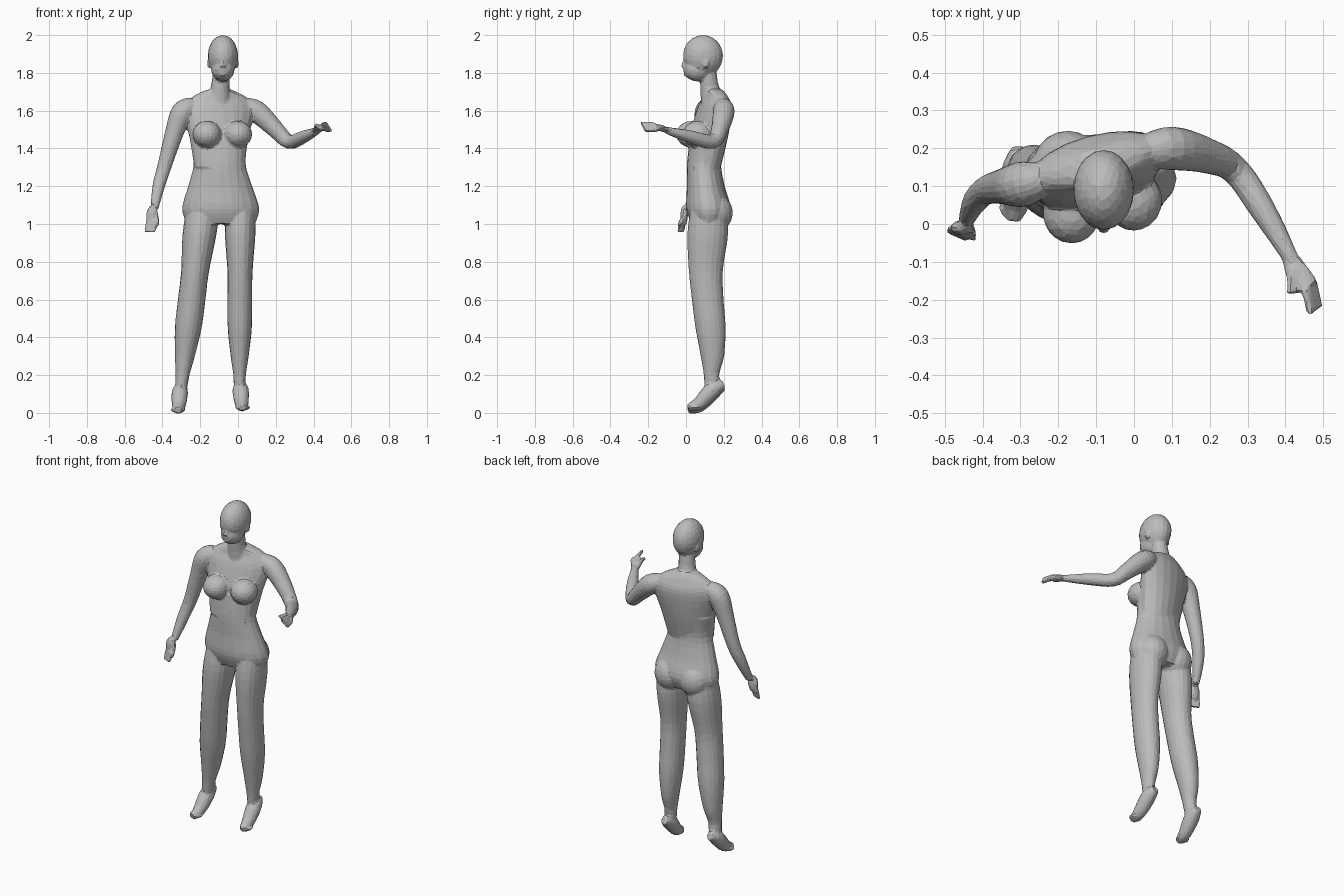
import bpy, bmesh
from math import sin, cos, pi, radians
from mathutils import Vector, Matrix

default_cube = bpy.data.objects.get("Cube")
if default_cube:
    bpy.data.objects.remove(default_cube)

SIDES = 20
STEPS = 4
angles = [2 * pi * i / SIDES for i in range(SIDES)]
bm = bmesh.new()


def smooth(keys):
    """Resample key sections along a smooth spline through all their values."""
    keys = [Vector(key) for key in keys]
    padded = [keys[0]] + keys + [keys[-1]]
    result = []
    for before, start, end, after in zip(padded, padded[1:], padded[2:], padded[3:]):
        leave, arrive = (end - before) / 2, (after - start) / 2
        for step in range(STEPS):
            t = step / STEPS
            bend = (end - start) * 3 - leave * 2 - arrive
            settle = (start - end) * 2 + leave + arrive
            result.append(start + leave * t + bend * t ** 2 + settle * t ** 3)
    return result + [keys[-1]]


def skin(rings):
    """Bridge neighbouring vertex rings and cap both ends."""
    for lower, upper in zip(rings, rings[1:]):
        for i in range(SIDES):
            bm.faces.new((lower[i - 1], lower[i], upper[i], upper[i - 1]))
    bm.faces.new(rings[0])
    bm.faces.new(rings[-1])


def stack(keys, top_x, bottom_x, yaw=0, widen=1):
    """Loft level ellipses given as (height, y, half width, half depth)."""
    sections = smooth(keys)
    top, bottom = sections[0][0], sections[-1][0]
    turn = Matrix.Rotation(radians(yaw), 3, 'Z')
    rings = []
    for z, y, width, depth in sections:
        x = top_x + (bottom_x - top_x) * (top - z) / (top - bottom)
        rings.append([bm.verts.new(Vector((x, y, z))
                                   + turn @ Vector((width * widen * cos(a), depth * sin(a), 0)))
                      for a in angles])
    skin(rings)


def tube(keys, side=(1, 0, 0), flatten=1):
    """Sweep an ellipse along a path given as (x, y, z, radius)."""
    sections = smooth(keys)
    path = [section.to_3d() for section in sections]
    rings = []
    for k, centre in enumerate(path):
        along = path[min(k + 1, len(path) - 1)] - path[max(k - 1, 0)]
        up = along.cross(Vector(side)).normalized()
        wide = up.cross(along.normalized())
        radius = sections[k][3]
        rings.append([bm.verts.new(centre + (wide * cos(a) + up * sin(a) * flatten) * radius)
                      for a in angles])
    skin(rings)


def ball(centre, radii):
    place = Matrix.Translation(centre) @ Matrix.Diagonal((*radii, 1))
    bmesh.ops.create_uvsphere(bm, u_segments=SIDES, v_segments=SIDES, radius=1, matrix=place)


def fingers(base, tip, spread):
    """Fan four fingers out across the end of a palm."""
    for k in range(4):
        shift = Vector(spread) * (k / 1.5 - 1)
        tube([(*(Vector(base) + shift * .8), .012), (*(Vector(tip) + shift), .009)])


# Pelvis and waist
stack([(1.45, .11, .155, .09), (1.32, .095, .138, .09), (1.2, .105, .17, .1),
       (1.08, .12, .205, .118), (1, .12, .18, .09)], -.1, -.09)
# Chest and sloping shoulders, turned to one side
stack([(1.71, .145, .07, .05), (1.67, .155, .15, .06), (1.6, .15, .19, .085),
       (1.45, .12, .16, .095), (1.3, .095, .135, .085)], -.1, -.1, yaw=15)
# Neck
tube([(-.1, .145, 1.65, .07), (-.095, .125, 1.72, .05), (-.085, .115, 1.82, .045)])

# Skull, jaw, brow, lips and nose
face_x = -.08
ball((face_x, .09, 1.89), (.08, .106, .11))
ball((face_x, .06, 1.82), (.062, .075, .065))
ball((face_x, .01, 1.88), (.045, .025, .015))
ball((face_x, .002, 1.795), (.022, .015, .015))
tube([(face_x, 0, 1.87, .01), (face_x, -.016, 1.83, .014)])

# Ears, breasts and buttocks
for side in (-1, 1):
    ball((face_x + side * .075, .105, 1.85), (.008, .017, .028))
    ball((-.083 + side * .082, .045 + side * .017, 1.475), (.076, .08, .07))
    ball((-.09 + side * .085, .155, 1.06), (.092, .092, .1))

# Legs, each ending in a foot raised on its toes
leg = [(1.1, .12, .085, .09), (.95, .115, .09, .108), (.75, .105, .074, .09),
       (.6, .115, .073, .084), (.45, .13, .071, .08), (.3, .14, .053, .062),
       (.2, .135, .037, .041), (.12, .145, .033, .046)]
foot = [(.2, .14, .022), (.14, .11, .043), (.07, .038, .036), (.01, .014, .02)]
for hip_x, ankle_x, toe_x, lift, widen in ((-.185, -.303, -.318, 0, 1), (.012, .008, .025, .012, .9)):
    stack(leg, hip_x, ankle_x, widen=widen)
    tube([(ankle_x + (toe_x - ankle_x) * k / 3, y, z + lift, radius)
          for k, (y, z, radius) in enumerate(foot)])
    # Broad toes
    ball((toe_x, .045, .016 + lift), (.04, .035, .015))

# Lowered arm and hand
tube([(-.24, .12, 1.63, .045), (-.295, .105, 1.59, .06), (-.338, .1, 1.48, .049),
      (-.388, .09, 1.31, .038), (-.42, .06, 1.2, .033), (-.443, .01, 1.08, .021)])
ball((-.454, -.01, 1.045), (.032, .02, .055))
fingers(base=(-.457, -.018, 1.02), tip=(-.467, -.028, .955), spread=(-.022, .01, 0))
tube([(-.435, 0, 1.06, .013), (-.422, -.04, .99, .009)])

# Raised arm and hand reaching forward
tube([(.03, .19, 1.625, .045), (.1, .2, 1.595, .058), (.2, .178, 1.5, .046),
      (.27, .14, 1.435, .038), (.345, .03, 1.46, .034), (.42, -.1, 1.495, .02)], side=(0, 0, 1))
tube([(.41, -.085, 1.49, .022), (.43, -.125, 1.505, .032), (.455, -.17, 1.513, .036)],
     side=(.86, .5, 0), flatten=.5)
fingers(base=(.462, -.16, 1.512), tip=(.478, -.23, 1.515), spread=(.012, .01, -.02))
tube([(.42, -.12, 1.51, .014), (.41, -.185, 1.525, .009)])

# One continuous low-poly skin
bmesh.ops.recalc_face_normals(bm, faces=bm.faces)
mesh = bpy.data.meshes.new("body")
bm.to_mesh(mesh)
bm.free()
body = bpy.data.objects.new("body", mesh)
bpy.context.collection.objects.link(body)

grey = bpy.data.materials.new("plain grey")
grey.use_nodes = True
grey.diffuse_color = (.5, .5, .5, 1)
grey.node_tree.nodes["Principled BSDF"].inputs["Base Color"].default_value = grey.diffuse_color
mesh.materials.append(grey)

fuse = body.modifiers.new("fuse parts", 'REMESH')
fuse.mode = 'VOXEL'
fuse.voxel_size = .007
blend = body.modifiers.new("blend joins", 'SMOOTH')
blend.factor = .5
blend.iterations = 5
facets = body.modifiers.new("facets", 'DECIMATE')
facets.ratio = .05
